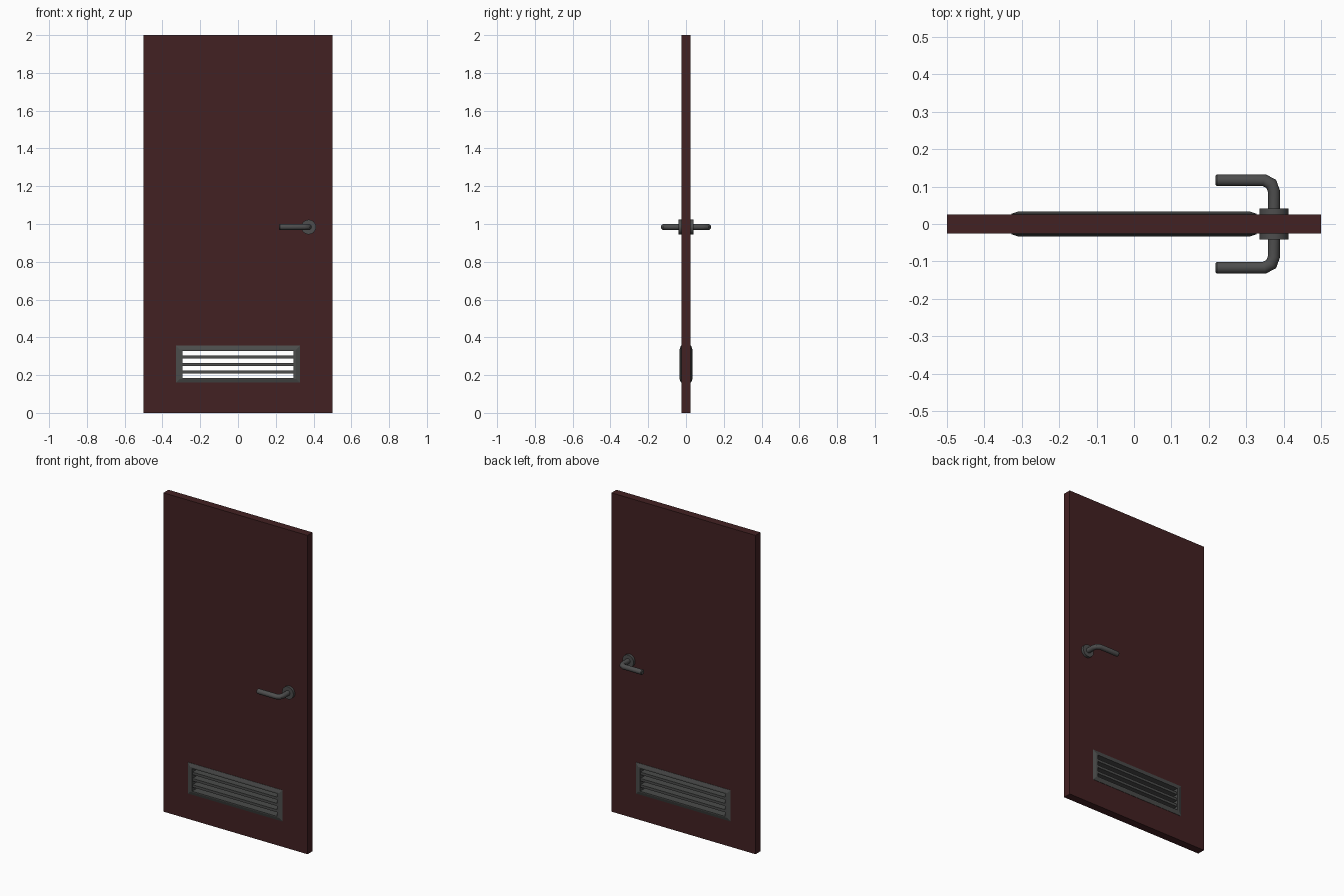
import bpy, bmesh, math
from mathutils import Vector

if "Cube" in bpy.data.objects:
    bpy.data.objects.remove(bpy.data.objects["Cube"])


def material(name, rgb):
    m = bpy.data.materials.new(name)
    m.diffuse_color = (*rgb, 1)
    m.use_nodes = True
    m.node_tree.nodes["Principled BSDF"].inputs["Base Color"].default_value = m.diffuse_color
    return m


MAROON = material("dark maroon paint", (0.055, 0.015, 0.016))
VENT = material("vent grey", (0.07, 0.072, 0.07))
METAL = material("handle grey", (0.075, 0.075, 0.075))


def make(name, bm, mat, smooth=False):
    bmesh.ops.recalc_face_normals(bm, faces=bm.faces)
    me = bpy.data.meshes.new(name)
    bm.to_mesh(me)
    bm.free()
    me.materials.append(mat)
    ob = bpy.data.objects.new(name, me)
    bpy.context.collection.objects.link(ob)
    if smooth:
        bpy.ops.object.select_all(action='DESELECT')
        ob.select_set(True)
        bpy.context.view_layer.objects.active = ob
        bpy.ops.object.shade_smooth_by_angle(angle=math.radians(35))
    return ob


def loft(bm, rings, closed=False, caps=False):
    vs = [[bm.verts.new(p) for p in r] for r in rings]
    n = len(vs[0])
    pairs = list(zip(vs, vs[1:])) + ([(vs[-1], vs[0])] if closed else [])
    for a, b in pairs:
        for i in range(n):
            j = (i + 1) % n
            bm.faces.new((a[i], a[j], b[j], b[i]))
    if caps:
        bm.faces.new(vs[0])
        bm.faces.new(vs[-1])


def rect(hx, z0, z1, y):
    return [(-hx, y, z0), (hx, y, z0), (hx, y, z1), (-hx, y, z1)]


# Door slab with a through opening for the vent
bm = bmesh.new()
T = 0.025
loft(bm, [rect(0.5, 0, 2, -T), rect(0.5, 0, 2, T),
          rect(0.31, 0.175, 0.34, T), rect(0.31, 0.175, 0.34, -T)], closed=True)
make("door_slab", bm, MAROON)

# Vent frame: bevelled rim on both faces, lining the opening
OX, OZ0, OZ1 = 0.328, 0.16, 0.356
IX, IZ0, IZ1 = 0.295, 0.186, 0.328


def inset(d, y):
    return rect(OX - d, OZ0 + d, OZ1 - d, y)


bm = bmesh.new()
loft(bm, [inset(0.012, 0), inset(0, -T + 0.002), inset(0, -T - 0.002), inset(0.02, -0.034),
          rect(IX, IZ0, IZ1, -0.034), rect(IX, IZ0, IZ1, 0.034),
          inset(0.02, 0.034), inset(0, T + 0.002), inset(0, T - 0.002)], closed=True)
make("vent_frame", bm, VENT)

# Horizontal louvre slats
bm = bmesh.new()
pitch = (IZ1 - IZ0 + 0.016) / 4
for k in range(1, 4):
    z = IZ0 - 0.008 + pitch * k
    loft(bm, [rect(IX + 0.005, z - 0.008, z + 0.008, y) for y in (-0.03, 0.03)], caps=True)
make("vent_slats", bm, VENT)

# Handles, one per side
HX, HZ = 0.374, 0.984


def disc(r, y, n=24):
    return [(HX + r * math.cos(2 * math.pi * i / n), y, HZ + r * math.sin(2 * math.pi * i / n))
            for i in range(n)]


for side, s in (("front", -1), ("back", 1)):
    # Round rosette
    bm = bmesh.new()
    loft(bm, [disc(0.039, s * 0.02), disc(0.039, s * 0.041)], caps=True)
    make(side + "_rosette", bm, METAL, True)

    # Lever: round bar swept along an L-shaped path
    path = [Vector(p) for p in ((HX, 0.03), (HX, 0.088), (0.367, 0.107), (0.348, 0.117), (0.222, 0.117))]
    R, N = 0.0158, 16
    rings = []
    for i, p in enumerate(path):
        a = (p - path[i - 1]).normalized() if i else (path[1] - p).normalized()
        b = (path[i + 1] - p).normalized() if i < len(path) - 1 else a
        t = (a + b).normalized()
        nrm = Vector((-t.y, t.x)) / max(t.dot(a), 0.5)
        rings.append([(p.x + nrm.x * R * math.cos(q), s * (p.y + nrm.y * R * math.cos(q)),
                       HZ + R * math.sin(q)) for q in (2 * math.pi * j / N for j in range(N))])
    # small chamfer at the tip
    c = Vector((0.222, s * 0.117, HZ))
    rings.append([tuple(c + (Vector(v) - c) * 0.8 - Vector((0.004, 0, 0))) for v in rings[-1]])
    bm = bmesh.new()
    loft(bm, rings, caps=True)
    make(side + "_lever", bm, METAL, True)
